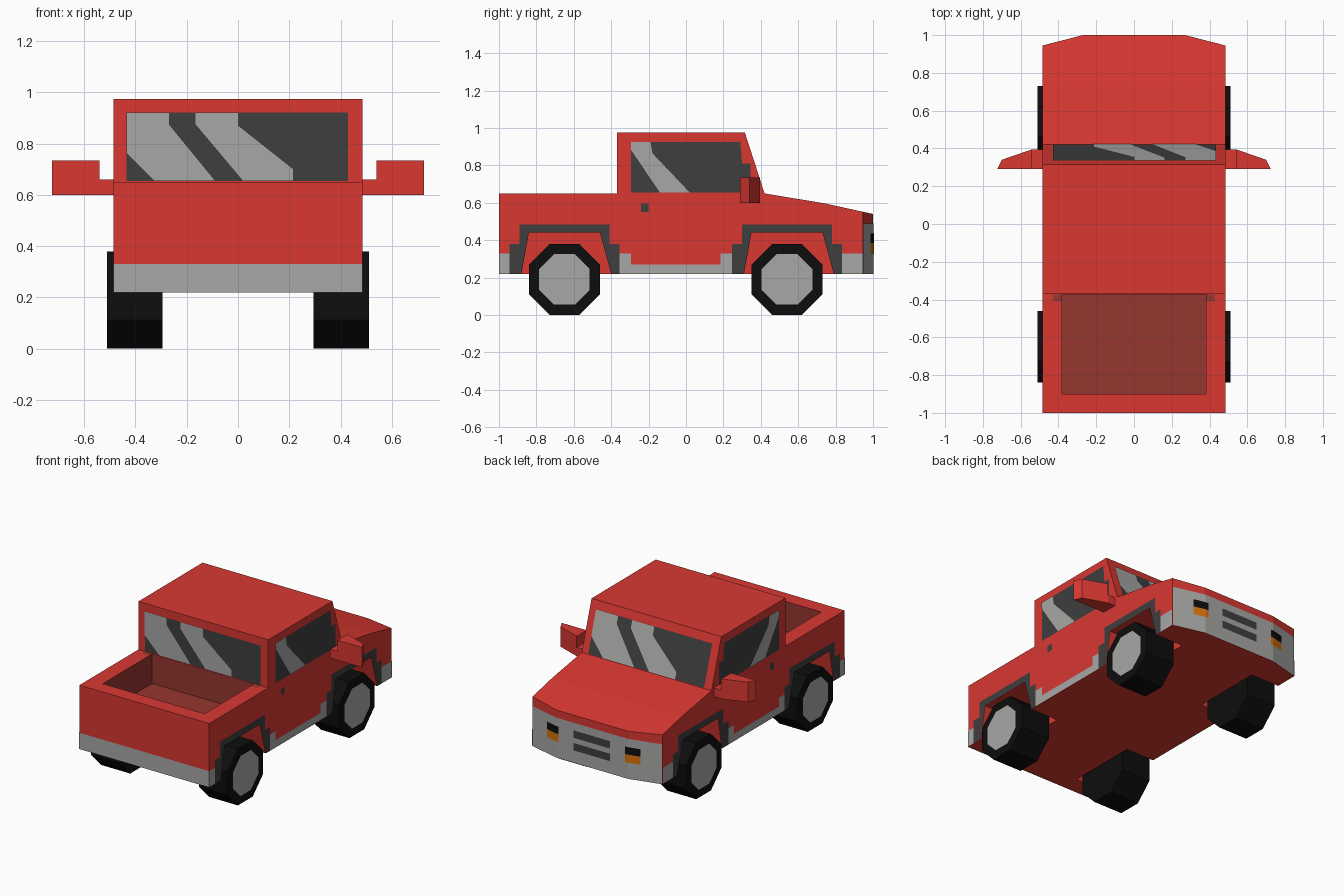
import bpy, bmesh, math
from mathutils import Vector, Matrix

if "Cube" in bpy.data.objects:
    bpy.data.objects.remove(bpy.data.objects["Cube"])


def material(name, r, g, b):
    m = bpy.data.materials.new(name)
    m.diffuse_color = (r, g, b, 1)
    m.use_nodes = True
    m.node_tree.nodes["Principled BSDF"].inputs["Base Color"].default_value = m.diffuse_color
    return m


RED = material("red paint", 0.69, 0.039, 0.031)
BED = material("bed liner red", 0.305, 0.037, 0.030)
GREY = material("light grey", 0.39, 0.39, 0.385)
DARK = material("dark grey", 0.049, 0.049, 0.049)
BLACK = material("tyre black", 0.004, 0.004, 0.004)
ORANGE = material("indicator orange", 0.68, 0.17, 0.004)

W = 0.485            # half width of the body
FRONT_AXLE, REAR_AXLE = 0.54, -0.65


def finish(name, bm, *mats):
    me = bpy.data.meshes.new(name)
    bm.to_mesh(me)
    bm.free()
    ob = bpy.data.objects.new(name, me)
    bpy.context.collection.objects.link(ob)
    for m in mats:
        me.materials.append(m)
    return ob


def prism(bm, pts, vec):
    """Closed solid: polygon pts swept along vec."""
    a = [bm.verts.new(p) for p in pts]
    b = [bm.verts.new(Vector(p) + Vector(vec)) for p in pts]
    n = len(a)
    faces = [bm.faces.new(a), bm.faces.new(b[::-1])]
    faces += [bm.faces.new((a[i], b[i], b[(i + 1) % n], a[(i + 1) % n])) for i in range(n)]
    bmesh.ops.recalc_face_normals(bm, faces=faces)


def plates(name, mat, polys, out):
    """Thin painted faces, all turned to face the direction out(center)."""
    bm = bmesh.new()
    for pts in polys:
        f = bm.faces.new([bm.verts.new(p) for p in pts])
        f.normal_update()
        if f.normal.dot(Vector(out(f.calc_center_median()))) < 0:
            f.normal_flip()
    return finish(name, bm, mat)


def side_plates(name, mat, polys, lift=0.003):
    both = [[(s * (W + lift), y, z) for y, z in p] for p in polys for s in (1, -1)]
    return plates(name, mat, both, lambda c: (c.x, 0, 0))


def rect(u0, u1, v0, v1):
    return [(u0, v0), (u1, v0), (u1, v1), (u0, v1)]


# body: side profile swept across the width
profile = [(-1, 0.22), (-1, 0.65), (-0.37, 0.65), (-0.37, 0.975), (0.315, 0.975),
           (0.42, 0.65), (0.74, 0.597), (1, 0.54), (1, 0.22)]
bm = bmesh.new()
prism(bm, [(-W, y, z) for y, z in profile], (2 * W, 0, 0))
body = finish("body", bm, RED, BED)

# cutters: bed, wheel wells and angled front corners
arch = [(-0.23, 0.22), (-0.19, 0.44), (0.19, 0.44), (0.25, 0.22)]
bm = bmesh.new()
prism(bm, [(x, y, 0.45) for x, y in rect(-0.38, 0.38, -0.9, -0.373)], (0, 0, 0.4))
for s in (1, -1):
    for axle in (FRONT_AXLE, REAR_AXLE):
        low = [(-0.24, 0.165)] + arch[1:3] + [(0.265, 0.165)]
        prism(bm, [(s * 0.28, axle + y, z) for y, z in low], (s * 0.4, 0, 0))
    prism(bm, [(s * 0.27, 1, 0.1), (s * 0.7, 0.89, 0.1), (s * 0.7, 1.1, 0.1),
               (s * 0.27, 1.1, 0.1)], (0, 0, 0.6))
cutter = finish("body_cutter", bm)
cutter.hide_render = True
mod = body.modifiers.new("openings", 'BOOLEAN')
mod.operation, mod.solver, mod.object = 'DIFFERENCE', 'EXACT', cutter
bpy.context.view_layer.objects.active = body
bpy.ops.object.modifier_apply(modifier=mod.name)
bpy.data.objects.remove(cutter)

# darker liner inside the bed
for p in body.data.polygons:
    c = p.center
    inside = abs(c.x) < 0.39 and -0.91 < c.y < -0.36 and 0.445 < c.z < 0.64
    p.material_index = 1 if inside else 0
plates("bed_corner_marks", BED,
       [[(s * x, y, 0.653) for x, y in rect(0.38, 0.43, -0.41, -0.373)] for s in (1, -1)],
       lambda c: (0, 0, 1))

# wheels with grey hubs
apothem = 1 / math.cos(math.pi / 8)
for s, side in ((1, "right"), (-1, "left")):
    for axle, end in ((FRONT_AXLE, "front"), (REAR_AXLE, "rear")):
        def octagon(x, r):
            return [(s * x, axle + r * apothem * math.cos((i + 0.5) * math.pi / 4),
                     0.19 + r * apothem * math.sin((i + 0.5) * math.pi / 4)) for i in range(8)]
        bm = bmesh.new()
        prism(bm, octagon(0.295, 0.19), (s * 0.215, 0, 0))
        finish(f"{end}_{side}_tyre", bm, BLACK)
        plates(f"{end}_{side}_hub", GREY, [octagon(0.513, 0.135)], lambda c: (c.x, 0, 0))

# door mirrors: short arm and tapered head
bm = bmesh.new()
for s in (1, -1):
    prism(bm, [(s * x, y, 0.6) for x, y in rect(0.48, 0.54, 0.29, 0.395)], (0, 0, 0.06))
    prism(bm, [(s * x, y, 0.6) for x, y in
               ((0.54, 0.29), (0.725, 0.29), (0.70, 0.34), (0.54, 0.395))], (0, 0, 0.135))
finish("door_mirrors", bm, RED)

# stepped wheel arch trim
step = [(0.295, 0.22), (0.295, 0.38), (0.24, 0.38), (0.24, 0.485),
        (-0.24, 0.485), (-0.24, 0.38), (-0.295, 0.38), (-0.295, 0.22)]
side_plates("arch_trim", DARK,
            [[(axle + y, z) for y, z in arch + step] for axle in (FRONT_AXLE, REAR_AXLE)])

# grey sills and bumper ends
side_plates("sills", GREY, [
    rect(-1, -0.945, 0.22, 0.33), rect(0.835, 0.945, 0.22, 0.33),
    [(-0.355, 0.22), (0.245, 0.22), (0.245, 0.33), (0.185, 0.33), (0.185, 0.27),
     (-0.295, 0.27), (-0.295, 0.33), (-0.355, 0.33)]])
side_plates("door_handles", DARK, [rect(-0.24, -0.2, 0.55, 0.595)])
plates("rear_bumper", GREY, [[(x, -1.003, z) for x, z in rect(-W, W, 0.22, 0.33)]],
       lambda c: (0, -1, 0))

# side windows with a diagonal glint
side_plates("side_windows", DARK, [[(-0.295, 0.655), (-0.295, 0.925), (0.29, 0.925),
                                    (0.30, 0.81), (0.345, 0.81), (0.345, 0.655)]])
side_plates("side_window_glint", GREY, [[(-0.295, 0.925), (-0.19, 0.925), (-0.18, 0.865),
                                         (0.02, 0.655), (-0.14, 0.655), (-0.295, 0.885)]], 0.006)

# rear window and windscreen share one glint pattern
pane = rect(-0.435, 0.43, 0.655, 0.922)
glints = [[(-0.435, 0.922), (-0.27, 0.922), (-0.27, 0.875), (-0.09, 0.655), (-0.325, 0.655),
           (-0.435, 0.765)],
          [(-0.165, 0.922), (0, 0.922), (0, 0.87), (0.215, 0.70), (0.215, 0.655),
           (0.02, 0.655), (-0.165, 0.875)]]


def rear(lift):
    return lambda x, z: (x, -0.37 - lift, z)


def screen(lift):
    return lambda x, z: (-x, 0.315 + (0.975 - z) * 0.105 / 0.325 + lift, z)


for name, place, d in (("rear_window", rear, -1), ("windscreen", screen, 1)):
    plates(name, DARK, [[place(0.003)(*p) for p in pane]], lambda c: (0, d, 0))
    plates(name + "_glint", GREY, [[place(0.006)(*p) for p in g] for g in glints],
           lambda c: (0, d, 0))


# front fascia, bent at the angled corners
def nose(name, mat, x0, x1, z0, z1, lift):
    cuts = [x0] + [b for b in (-0.27, 0.27) if x0 < b < x1] + [x1]
    polys = []
    for a, b in zip(cuts, cuts[1:]):
        polys.append([(x, 1 + lift - max(0, abs(x) - 0.27) * 0.256, z)
                      for x, z in rect(a, b, z0, z1)])
    plates(name, mat, polys, lambda c: (0, 1, 0))


nose("front_bumper", GREY, -W, W, 0.22, 0.49, 0.003)
for z, name in ((0.39, "upper_grille_slot"), (0.305, "lower_grille_slot")):
    nose(name, DARK, -0.135, 0.135, z, z + 0.05, 0.006)
for s, side in ((1, "right"), (-1, "left")):
    x0, x1 = sorted((s * 0.25, s * 0.35))
    nose(side + "_headlight", BLACK, x0, x1, 0.385, 0.435, 0.006)
    nose(side + "_indicator", ORANGE, x0, x1, 0.33, 0.385, 0.006)
